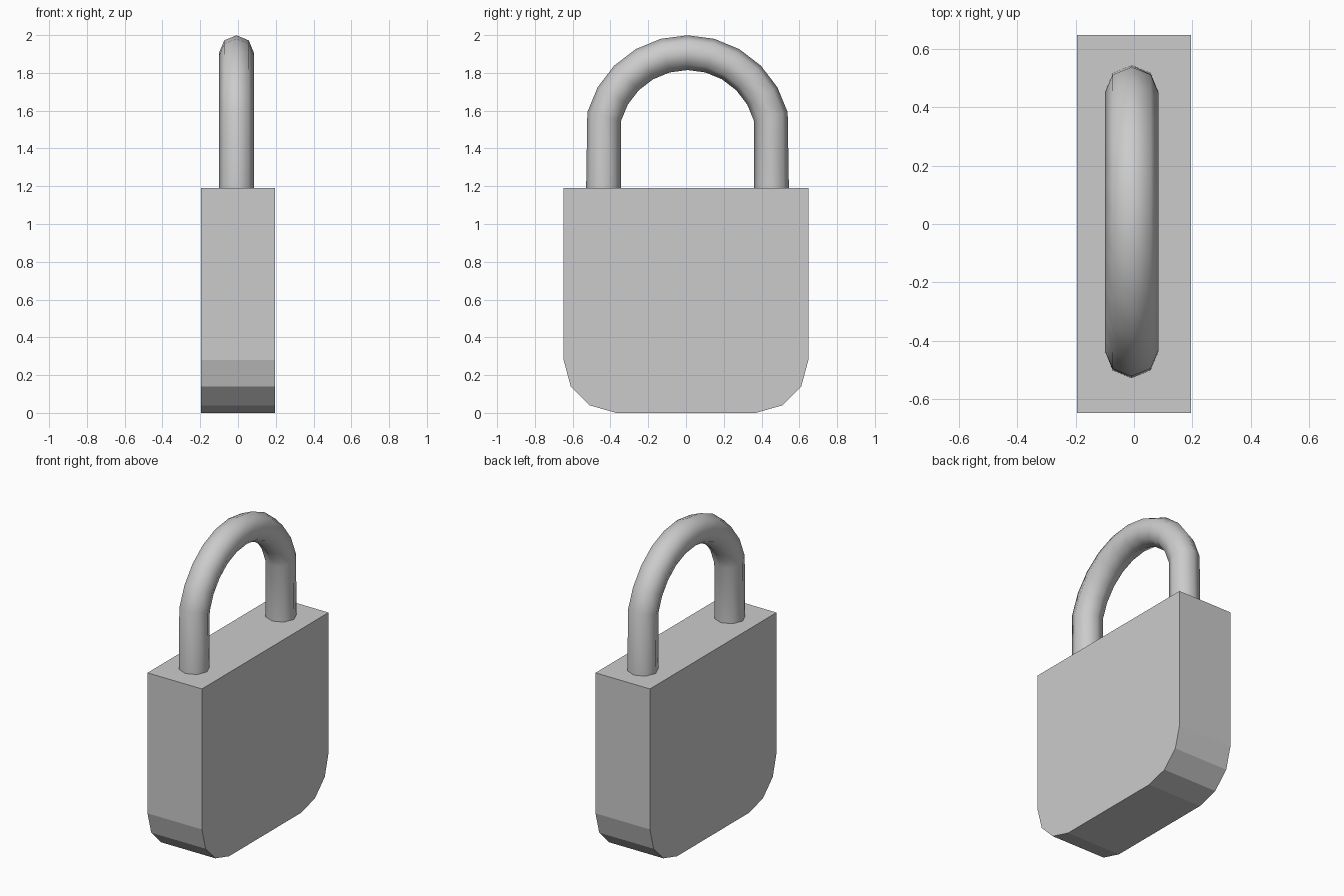
import bpy, bmesh
from math import sin, cos, pi, radians
from mathutils import Vector

if "Cube" in bpy.data.objects:
    bpy.data.objects.remove(bpy.data.objects["Cube"])


def make_object(name, bm, smooth=False):
    bmesh.ops.recalc_face_normals(bm, faces=bm.faces)
    for f in bm.faces:
        f.smooth = smooth and len(f.verts) == 4
    mesh = bpy.data.meshes.new(name)
    bm.to_mesh(mesh)
    bm.free()
    obj = bpy.data.objects.new(name, mesh)
    bpy.context.collection.objects.link(obj)
    return obj


# Lock body: mirrored half profile in the YZ plane, extruded along X
HALF_DEPTH, TOP = 0.195, 1.19
half = [(0.37, 0.0), (0.51, 0.04), (0.61, 0.14), (0.648, 0.28), (0.648, TOP)]
profile = half + [(-y, z) for y, z in reversed(half)]
bm = bmesh.new()
face = bm.faces.new([bm.verts.new((-HALF_DEPTH, y, z)) for y, z in profile])
ext = bmesh.ops.extrude_face_region(bm, geom=[face], use_keep_orig=True)
moved = [g for g in ext["geom"] if isinstance(g, bmesh.types.BMVert)]
bmesh.ops.translate(bm, verts=moved, vec=(2 * HALF_DEPTH, 0, 0))
make_object("lock_body", bm)

# Shackle: eight-sided tube, straight legs joined by an arch in 15 degree steps
SIDES, TUBE, ARCH, ARCH_Z = 8, 0.092, 0.457, 1.45
OFFSET = Vector((-0.008, 0.008, 0))
LEG_Y, LEG_Z = 0.445, TOP - 0.02


# Each station is (centre y, centre z, angle of the outward direction)
stations = [(LEG_Y, LEG_Z, 0.0)]
for deg in range(15, 166, 15):
    a = radians(deg)
    stations.append((ARCH * cos(a), ARCH_Z + ARCH * sin(a), a))
stations.append((-LEG_Y, LEG_Z, pi))

bm = bmesh.new()
rings = []
for y, z, a in stations:
    centre = Vector((0, y, z)) + OFFSET
    out = Vector((0, cos(a), sin(a)))
    ring = []
    for i in range(SIDES):
        t = 2 * pi * i / SIDES
        ring.append(bm.verts.new(centre + TUBE * (cos(t) * out + sin(t) * Vector((1, 0, 0)))))
    rings.append(ring)
for r0, r1 in zip(rings, rings[1:]):
    for i in range(SIDES):
        j = (i + 1) % SIDES
        bm.faces.new((r0[i], r0[j], r1[j], r1[i]))
bm.faces.new(rings[0])
bm.faces.new(rings[-1])
for ring in (rings[0], rings[-1]):
    for i in range(SIDES):
        bm.edges.get((ring[i], ring[(i + 1) % SIDES])).smooth = False
make_object("shackle", bm, smooth=True)
